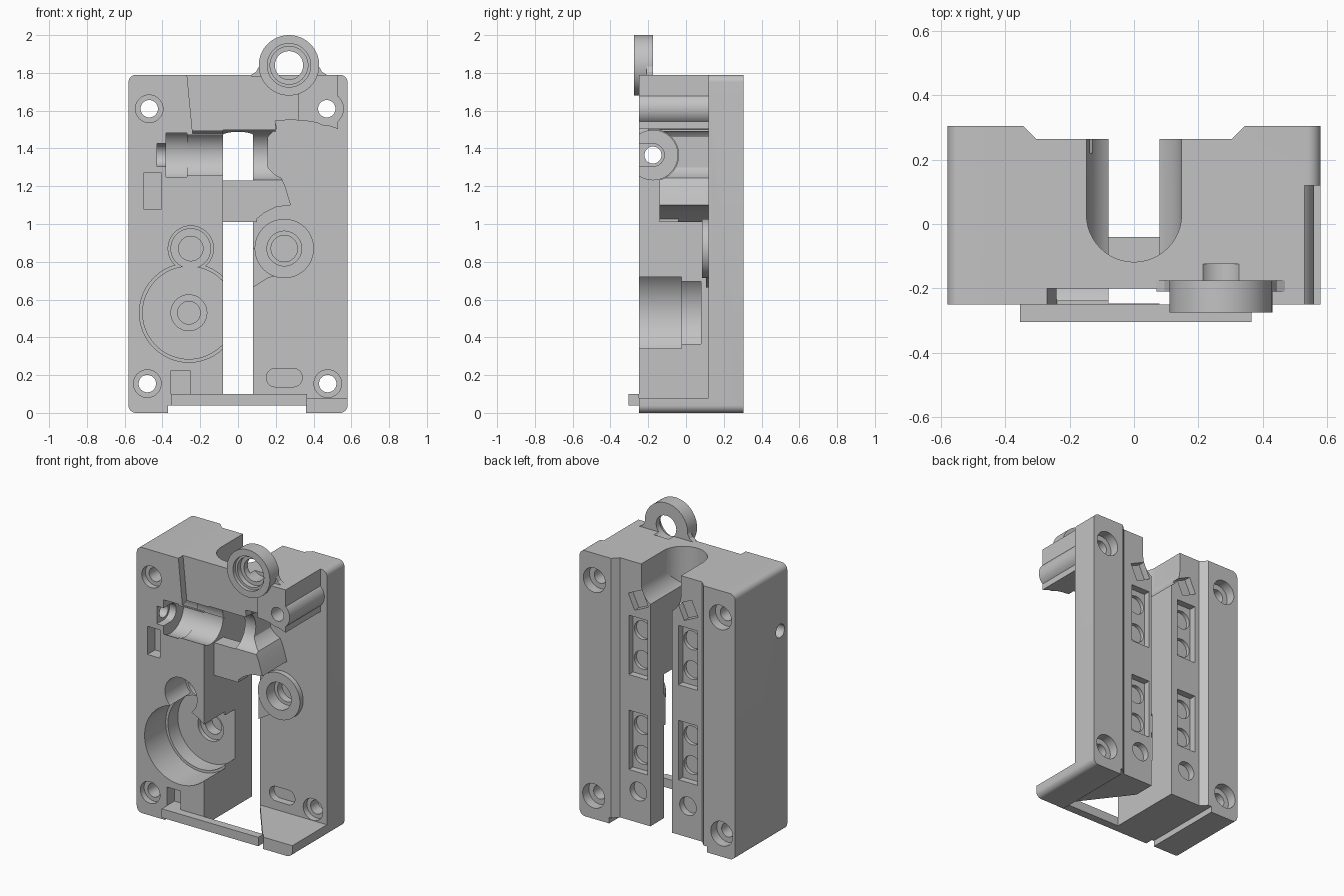
import bpy, bmesh, math
from mathutils import Vector

cube = bpy.data.objects.get("Cube")
if cube:
    bpy.data.objects.remove(cube, do_unlink=True)

grey = bpy.data.materials.new("plain_grey")
grey.use_nodes = True
SHADE = .54
COLOUR = (SHADE, SHADE, SHADE, 1)
grey.diffuse_color = COLOUR
grey.node_tree.nodes["Principled BSDF"].inputs["Base Color"].default_value = COLOUR

# Main planes and widths shared by the parts
FRONT, BACK, BAY_DEPTH, RAIL_DEPTH = -.25, .305, .12, .265
HALF_WIDTH, HEIGHT, SLOT, CHANNEL = .58, 1.79, .08, .148
OUTSIDE = 3


def prism(name, outline, start, end, axis="y"):
    """Extrude a flat outline from start to end along an axis."""
    place = {"x": lambda u, v, t: (t, u, v),
             "y": lambda u, v, t: (u, t, v),
             "z": lambda u, v, t: (u, v, t)}[axis]
    bm = bmesh.new()
    face = bm.faces.new([bm.verts.new(place(u, v, start)) for u, v in outline])
    shift = Vector(place(0, 0, end)) - Vector(place(0, 0, start))
    out = bmesh.ops.extrude_face_region(bm, geom=[face])
    moved = [item for item in out["geom"] if isinstance(item, bmesh.types.BMVert)]
    bmesh.ops.translate(bm, verts=moved, vec=shift)
    bmesh.ops.recalc_face_normals(bm, faces=bm.faces)
    mesh = bpy.data.meshes.new(name)
    bm.to_mesh(mesh)
    bm.free()
    part = bpy.data.objects.new(name, mesh)
    bpy.context.collection.objects.link(part)
    mesh.materials.append(grey)
    return part


def arc(centre, radius, start, end, steps=16):
    u, v = centre
    angles = [math.radians(start + (end - start) * i / steps) for i in range(steps + 1)]
    return [(u + radius * math.cos(a), v + radius * math.sin(a)) for a in angles]


def disc(centre, radius, sides=48, turn=0):
    return arc(centre, radius, turn, turn + 360, sides)[:-1]


def rect(left, right, low, high):
    return [(left, low), (right, low), (right, high), (left, high)]


def rounded(left, right, low, high, radius):
    inner = rect(left + radius, right - radius, low + radius, high - radius)
    turns = (180, 270, 360, 450)
    return [p for corner, a in zip(inner, turns) for p in arc(corner, radius, a, a + 90, 8)]


def mirrored(outline, side, centre=0):
    return [(centre + side * u, v) for u, v in outline]


def combine(operation, *shape):
    """Add or cut a prism on the body, then drop the helper."""
    tool = prism("helper", *shape)
    tool.hide_render = True
    modifier = body.modifiers.new("shape", "BOOLEAN")
    modifier.operation, modifier.object, modifier.solver = operation, tool, "EXACT"
    graph = bpy.context.evaluated_depsgraph_get()
    mesh = bpy.data.meshes.new_from_object(body.evaluated_get(graph))
    body.modifiers.clear()
    body.data = mesh
    bpy.data.objects.remove(tool, do_unlink=True)


def add(*shape):
    combine("UNION", *shape)


def cut(*shape):
    combine("DIFFERENCE", *shape)


def cut_front(outline, depth):
    cut(outline, -OUTSIDE, depth)


def cut_back(outline, depth):
    cut(outline, depth, OUTSIDE)


def bore(centre, *steps):
    """Sink a stepped round hole from the front."""
    for radius, depth in steps:
        cut_front(disc(centre, radius), depth)


# Main block with rounded corners
body = prism("housing_body", rounded(-HALF_WIDTH, HALF_WIDTH, 0, HEIGHT, .04), FRONT, BACK)

# Open bay on the left half with an arched roof, leaving a floor
roof = arc((.28, .87), .68, 60, 97)
cut_front([(SLOT, SLOT), (1, SLOT), (1, 1.4)] + roof + [(.2, 1.49), (SLOT, 1.49)], BAY_DEPTH)
cut_front(rect(.53, 1, 1.3, 2), BAY_DEPTH)
add(disc((.47, 1.61), .09), FRONT, .15)
floor_gap = [(0, BAY_DEPTH), (SLOT, BAY_DEPTH), (.36, FRONT), (.36, -1), (0, -1)]
cut(floor_gap, -1, .09, "z")

# Central slot, bottom notch and sloped front relief
cut_front(rect(-SLOT, SLOT, -1, 1.42), OUTSIDE)
cut_front(rect(-.37, .36, -1, .04), OUTSIDE)
cut_front([(-.24, 1.48), (.32, 1.48), (.32, 2), (-.29, 2)], -.2)

# Rail channel in the back
flare = RAIL_DEPTH + .05
cut([(-.305, RAIL_DEPTH), (.305, RAIL_DEPTH), (.355, flare), (-.355, flare)], -1, OUTSIDE, "z")

# U shaped channel from the top, with a hollow curved floor beside the slot
cut(arc((0, .03), CHANNEL, 180, 360, 24) + [(CHANNEL, 1), (-CHANNEL, 1)], 1.3, OUTSIDE, "z")
hollow = 1.66
slope = arc((0, hollow), CHANNEL, 0, -math.degrees(math.acos(SLOT / CHANNEL)))
bank = [(SLOT, 1.25), (.16, 1.25), (.16, hollow)] + slope
for side in (-1, 1):
    add(mirrored(bank, side), -.11, RAIL_DEPTH)

# Bridge across the slot and curved web beside the bay
add(rect(-.1, .1, 1.01, 1.23), -.14, -.04)
web_foot = [(SLOT, 1.01), (.14, 1.06), (.2, 1.09), (.28, 1.1), (.25, 1.2)]
web_edge = arc((.28, 1.38), .145, 250, 120, 12)
add(web_foot + web_edge + [(.2, 1.53), (SLOT, 1.53)], -.14, .14)

# Stepped cross barrel, open to the front, with its pin hole
pivot = (-.175, 1.365)
for left, right, radius in ((-SLOT, .3, .136), (-.27, -.07, .131), (-.38, -.27, .138),
                            (-.43, -.37, .06)):
    cut(disc(pivot, radius), left, right, "x")
cut(rect(-1, -.175, 1.305, 1.425), -.43, -.37, "x")
cut(disc(pivot, .045), -1, 0, "x")

# Round gear pockets and bearing seats on the right half
bore((-.26, .53), (.262, -.025), (.245, .08), (.095, .11), (.06, .18))
bore((-.25, .87), (.12, -.03), (.105, .08), (.065, .12))

# Bearing collar in the bay on a thin pad
bearing = (.245, .87)
add([(SLOT, .665), (.16, .715), (.28, .745), (.28, .87), (SLOT, .87)], .105, .14)
add(disc(bearing, .157), .085, .14)
bore(bearing, (.092, .17), (.07, .22))

# Cable eyelet at the top with small fillets at its foot
eye = (.27, 1.84)
add(disc(eye, .16, 64), -.275, -.175)
foot = [(.11, 1.78), (.2, 1.78), (.2, HEIGHT), (.175, 1.805), (.15, 1.85)]
for side in (-1, 1):
    add(mirrored(foot, side, eye[0]), -.21, -.175)
bore(eye, (.115, FRONT), (.1, -.215), (.075, -.125), (.05, -.11))

# Front lip
add(rect(-.355, .365, .04, .1), -.305, FRONT)

# Shallow front pockets
cut_front(rect(-.5, -.405, 1.08, 1.27), -.17)
cut_front(rect(-.355, -.255, .1, .225), -.17)
cut_front(rounded(.15, .34, .138, .236, .048), .17)

# Corner screw holes, recessed at both ends
for x, z, seat in ((-.47, 1.61, -.21), (.47, 1.61, FRONT), (-.48, .155, -.21), (.475, .155, .16)):
    cut_front(disc((x, z), .046), OUTSIDE)
    cut_back(disc((x, z), .082), .24)
    cut_front(disc((x, z), .073), seat)

# Magnet and nut pockets in both back pillars
for x, drop in ((-.2, .02), (.17, .05)):
    for z in (.63 - drop, 1.27 - drop):
        cut_back(rect(x - .07, x + .07, z - .2, z + .2), .22)
        for offset in (-.1, .1):
            cut_back(disc((x, z + offset), .062), .195)
    cut_back(disc((x, 1.59 - drop), .08, 4, 20), .22)
    cut_back(disc((x, .25), .062), .22)

# Smooth the round walls and keep the edges crisp
bpy.ops.object.select_all(action="DESELECT")
body.select_set(True)
bpy.context.view_layer.objects.active = body
bpy.ops.object.shade_smooth_by_angle(angle=math.radians(25))
